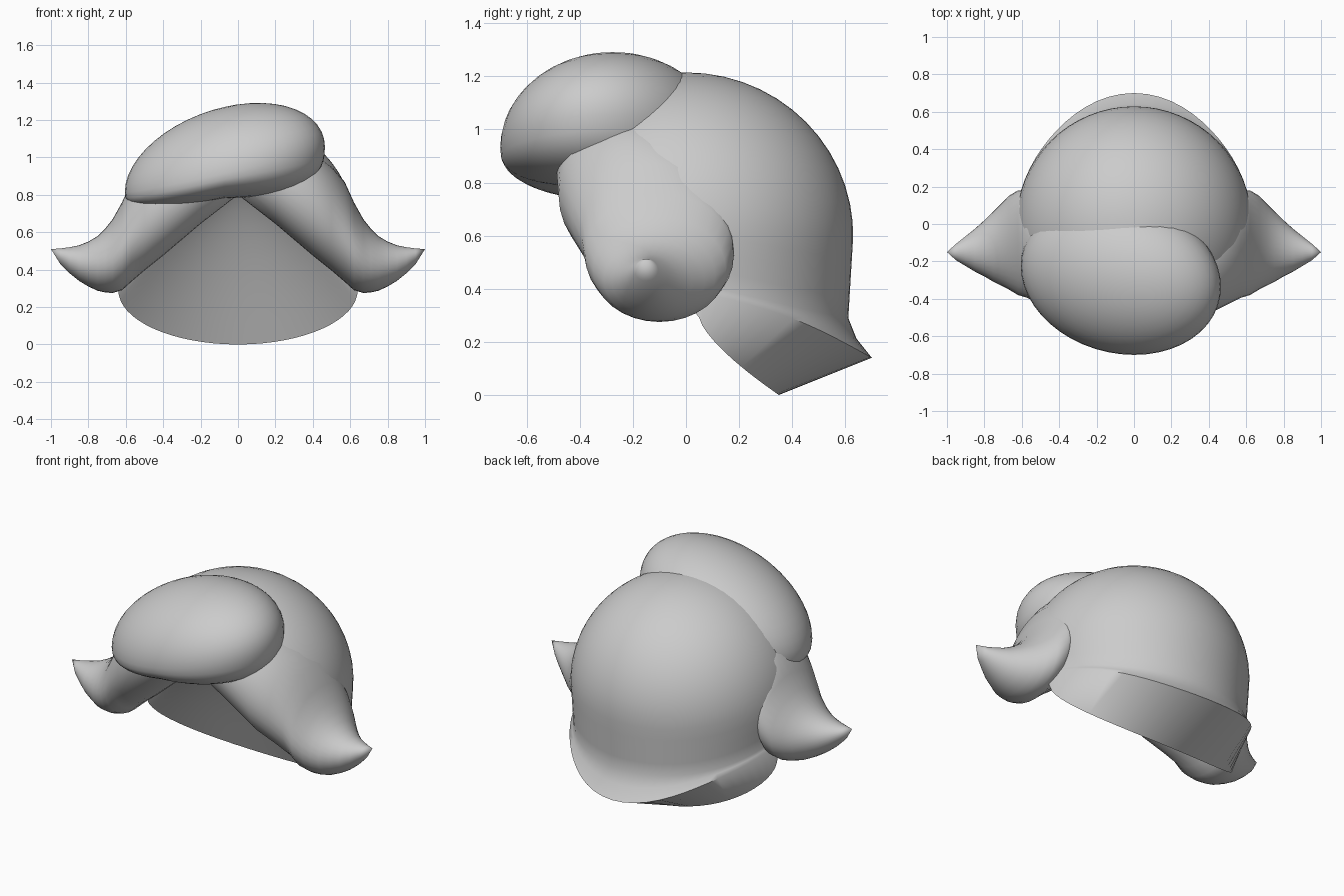
import bpy, bmesh
from math import sin, cos, pi, acos

if "Cube" in bpy.data.objects:
    bpy.data.objects.remove(bpy.data.objects["Cube"])

grey = bpy.data.materials.new("warm grey")
grey.diffuse_color = (0.6, 0.6, 0.6, 1)
grey.use_nodes = True
grey.node_tree.nodes["Principled BSDF"].inputs["Base Color"].default_value = grey.diffuse_color


def loft(name, rings, angle=1.1):
    """Skin a list of closed rings; collapsed end rings become poles."""
    bm = bmesh.new()
    vs = [[bm.verts.new(p) for p in ring] for ring in rings]
    n = len(vs[0])
    for a, b in zip(vs, vs[1:]):
        for i in range(n):
            j = (i + 1) % n
            bm.faces.new((a[i], a[j], b[j], b[i]))
    bmesh.ops.remove_doubles(bm, verts=bm.verts, dist=0.0005)
    bmesh.ops.recalc_face_normals(bm, faces=bm.faces)
    me = bpy.data.meshes.new(name)
    bm.to_mesh(me)
    bm.free()
    me.materials.append(grey)
    ob = bpy.data.objects.new(name, me)
    bpy.context.collection.objects.link(ob)
    bpy.ops.object.select_all(action='DESELECT')
    ob.select_set(True)
    bpy.context.view_layer.objects.active = ob
    bpy.ops.object.shade_smooth_by_angle(angle=angle)
    return ob


# Hair cap: dome, flared nape rim, underside band and hollow inside
N = 64


def rims(a):
    """Outer and inner rim points at an azimuth (0 = back)."""
    s, c = sin(a), cos(a)
    if c >= 0:
        r = .63 + .07 * c ** 5
        return ((r * s, r * c, .40 - .15 * c - .11 * c ** 4),
                (.64 * s, .05 + .30 * c ** 1.4, .29 - .29 * c))
    return ((.63 * s * (1 + .2 * c), .42 * c, .40 - .46 * c),
            (.64 * s * (1 + .2 * c), .05 + .40 * c, .29 - .56 * c))


def dome_point(a, t):
    c = cos(a)
    zn = rims(a)[0][2] + .03 + .12 * max(c, 0) ** 4 + .08 * max(-c, 0)
    end = acos((zn - .6) / .615) if zn > .6 else pi / 2 + (.6 - zn) / .63
    p = t * end
    if p < pi / 2:
        r, z = .63 * sin(p), .6 + .615 * cos(p)
    else:
        z = .6 - .63 * (p - pi / 2)
        r = .63 - .06 * (.6 - z)
    return (r * sin(a), r * c, z)


def flare_point(a):
    p, q = dome_point(a, 1), rims(a)[0]
    f = (.35, .35, .52)
    return tuple(u + (v - u) * k for u, v, k in zip(p, q, f))


def inside_point(a, t):
    x, y, z = rims(a)[1]
    h = .4 * t + .6 * sin(t * pi / 2)
    return (x * (1 - t), y + (-.10 - y) * t, z + (.87 - z) * h)


az = [2 * pi * i / N for i in range(N)]
rings = [[dome_point(a, i / 18) for a in az] for i in range(19)]
rings.append([flare_point(a) for a in az])
rings.append([rims(a)[0] for a in az])
rings += [[inside_point(a, i / 10) for a in az] for i in range(11)]
loft("hair_cap", rings)

# Side locks: sections along x (x, centre y, half depth, low z, high z)
sections = [
    (0.00, -.30, .00, .95, .95), (0.00, -.30, .19, .80, 1.10),
    (.20, -.27, .22, .645, 1.10), (.40, -.20, .28, .475, 1.03),
    (.50, -.15, .28, .395, .95), (.57, -.11, .285, .335, .87),
    (.62, -.10, .28, .290, .76), (.67, -.10, .25, .275, .67),
    (.71, -.11, .22, .278, .62), (.75, -.12, .19, .287, .58),
    (.80, -.13, .15, .310, .55), (.85, -.14, .115, .340, .53),
    (.90, -.145, .08, .380, .52), (.95, -.15, .045, .430, .513),
    (1.0, -.15, .00, .510, .51)]
for side, label in ((1, "right"), (-1, "left")):
    rings = []
    for x, yc, hy, lo, hi in sections:
        rings.append([(side * x, yc + hy * cos(2 * pi * i / 32),
                       (lo + hi) / 2 + (hi - lo) / 2 * sin(2 * pi * i / 32))
                      for i in range(32)])
    loft(label + "_side_lock", rings)

# Fringe: lopsided puff over the forehead, tall above and shallow below
rings = []
for i in range(25):
    p = pi * i / 24
    ring = []
    for j in range(48):
        q = 2 * pi * j / 48
        u, v, w = sin(p) * cos(q), sin(p) * sin(q), cos(p)
        if w > 0:
            rise = .335 * w
        else:
            rise = -(.15 + .12 * max(u, 0)) * (-w) ** .75
        ring.append((-.07 + .535 * u,
                     -.28 - .056 * u + .416 * v,
                     .935 + .12 * u + .02 * v + rise))
    rings.append(ring)
loft("fringe", rings)
